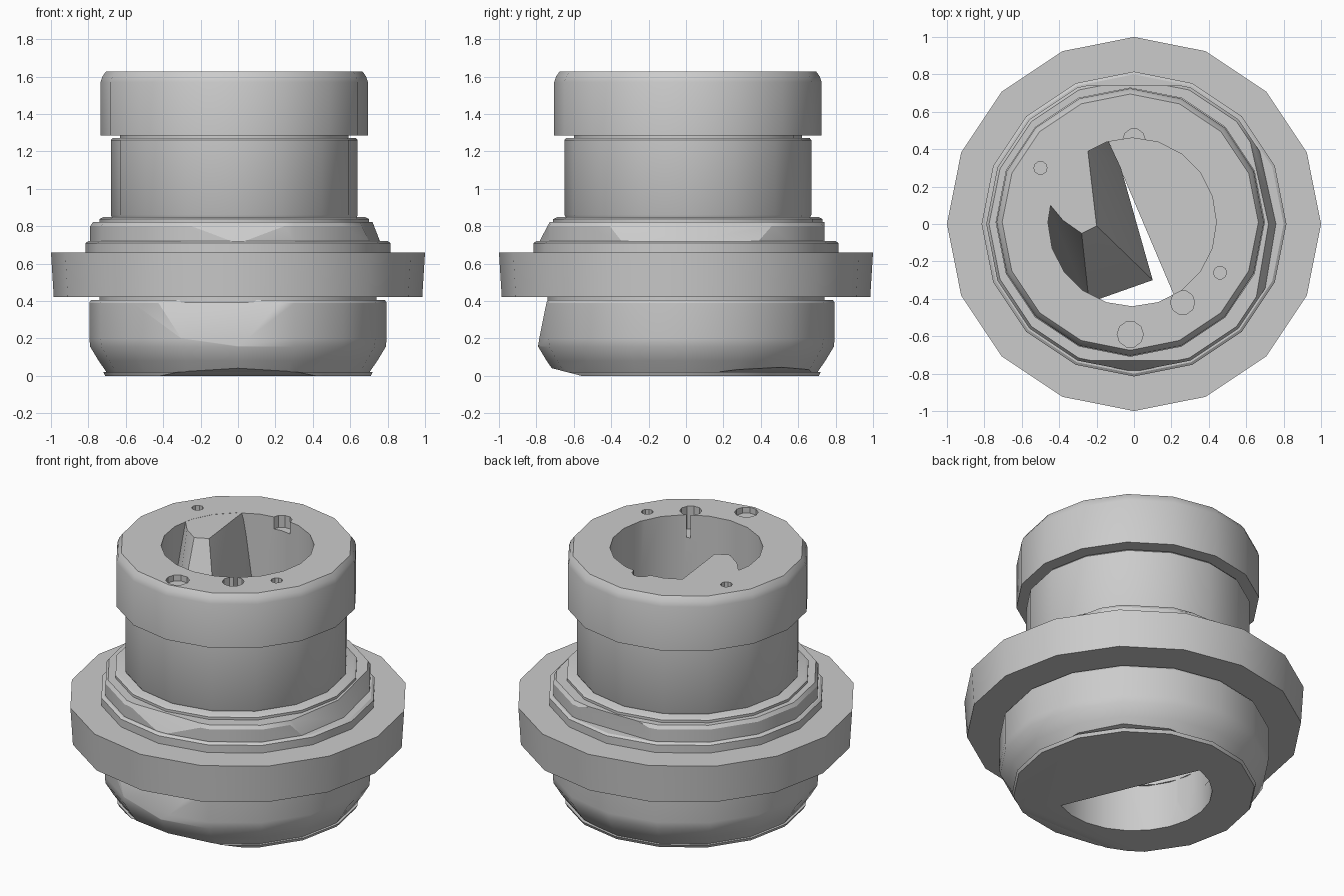
import bpy
import bmesh
from math import cos, sin, radians
from mathutils import Vector

if "Cube" in bpy.data.objects:
    bpy.data.objects.remove(bpy.data.objects["Cube"], do_unlink=True)

grey = bpy.data.materials.new("plain_grey")
grey.use_nodes = True
grey.diffuse_color = (0.6, 0.6, 0.6, 1)
grey.node_tree.nodes["Principled BSDF"].inputs["Base Color"].default_value = (0.6, 0.6, 0.6, 1)


def finish(name, bm):
    bmesh.ops.recalc_face_normals(bm, faces=bm.faces)
    mesh = bpy.data.meshes.new(name)
    bm.to_mesh(mesh)
    bm.free()
    mesh.materials.append(grey)
    ob = bpy.data.objects.new(name, mesh)
    bpy.context.collection.objects.link(ob)
    return ob


def loft(name, rings):
    """Closed solid through matching rings of points."""
    bm = bmesh.new()
    loops = [[bm.verts.new(p) for p in ring] for ring in rings]
    n = len(loops[0])
    for low, high in zip(loops, loops[1:]):
        for i in range(n):
            j = (i + 1) % n
            bm.faces.new((low[i], low[j], high[j], high[i]))
    bm.faces.new(loops[0])
    bm.faces.new(loops[-1])
    return finish(name, bm)


def turned(name, profile, cx=0, cy=0, sides=16):
    angles = [radians(360 * i / sides) for i in range(sides)]
    return loft(name, [[(cx + r * cos(a), cy + r * sin(a), z) for a in angles]
                       for r, z in profile])


def hull(name, low, low_z, high, high_z):
    bm = bmesh.new()
    for points, z in ((low, low_z), (high, high_z)):
        for x, y in points:
            bm.verts.new((x, y, z))
    res = bmesh.ops.convex_hull(bm, input=bm.verts)
    inside = [g for g in res["geom_interior"] if isinstance(g, bmesh.types.BMVert)]
    bmesh.ops.delete(bm, geom=inside, context="VERTS")
    return finish(name, bm)


def planer(point, normal):
    """Box cutter whose inner face passes through point."""
    n = Vector(normal).normalized()
    bm = bmesh.new()
    bmesh.ops.create_cube(bm, size=1.6)
    bmesh.ops.translate(bm, verts=bm.verts, vec=(0, 0, 0.8))
    bmesh.ops.rotate(bm, verts=bm.verts, matrix=n.to_track_quat("Z", "Y").to_matrix())
    bmesh.ops.translate(bm, verts=bm.verts, vec=point)
    return finish("cutter", bm)


def drill(x, y, r, low, high):
    return turned("cutter", [(r, low), (r, high)], x, y, 10)


cutters = []


def cut(ob, tools):
    bpy.context.view_layer.objects.active = ob
    for tool in tools:
        tool.hide_render = True
        mod = ob.modifiers.new("cut", "BOOLEAN")
        mod.operation = "DIFFERENCE"
        mod.solver = "EXACT"
        mod.object = tool
        bpy.ops.object.modifier_apply(modifier=mod.name)
        if tool not in cutters:
            cutters.append(tool)


# Stacked turned parts
plate = turned("bottom_plate", [(0.71, 0), (0.72, 0.02)])
base = turned("lower_body", [(0.70, 0.015), (0.745, 0.08), (0.79, 0.155), (0.795, 0.2),
                             (0.795, 0.39), (0.785, 0.405)])
waist = turned("waist_groove", [(0.74, 0.39), (0.74, 0.43)])
flange = turned("flange", [(0.985, 0.42), (1.0, 0.66)])
step = turned("flange_step", [(0.815, 0.655), (0.815, 0.71), (0.8, 0.72)])
band = turned("notched_band", [(0.79, 0.715), (0.79, 0.8), (0.775, 0.822)])
lip = turned("neck_lip", [(0.72, 0.815), (0.72, 0.838), (0.70, 0.848)], -0.02, 0.01)
neck = turned("neck", [(0.65, 0.84), (0.66, 0.86), (0.66, 1.26), (0.65, 1.272)], -0.02, 0.01)
groove = turned("cap_groove", [(0.61, 1.265), (0.61, 1.295)], -0.02, 0.01)
cap = turned("cap", [(0.715, 1.285), (0.715, 1.57), (0.705, 1.6), (0.685, 1.628)], -0.02, 0.01)
parts = [plate, base, waist, flange, step, band, lip, neck, groove, cap]

# Flats and undercuts on the lower body
chin = planer((0, -0.56, 0), (0, -0.25, -0.97))
cut(base, [planer((-0.1, -0.695, 0.4), (-0.13, -0.94, 0.32)), chin,
           planer((0.42, 0.42, 0.02), (0.14, 0.14, -0.98))])
cut(plate, [chin])

# Notches round the band
cut(band, [planer((0, -0.73, 0.82), (0, -0.85, 0.45)),
           planer((0, 0.74, 0.82), (0, 1, 0)),
           planer((0.72, 0, 0.82), (0.9, 0.2, 0.35)),
           planer((0.72, 0, 0.82), (0.9, -0.15, 0.35))])

# Central bore above, half-round opening below
bore = turned("cutter", [(0.45, 0.15), (0.45, 2)], -0.01, 0.01, 20)
arc = [radians(107 + 192 * i / 12) for i in range(13)]
half_opening = loft("cutter", [[(0.46 * cos(a), 0.46 * sin(a), z) for a in arc]
                               for z in (-0.1, 0.3)])
for part in parts:
    low_part = part in (plate, base)
    cut(part, [half_opening, bore] if part == base else [half_opening] if low_part else [bore])

# Holes, dimple and rim notches in the cap
cut(cap, [drill(-0.5, 0.3, 0.035, 1.5, 1.8), drill(0.46, -0.26, 0.035, 1.5, 1.8),
          drill(-0.02, -0.59, 0.07, 1.59, 1.8), drill(0.26, -0.42, 0.065, 1.48, 1.8),
          drill(0, 0.45, 0.06, 1.55, 1.8)])

# Sloping wedge inside the bore
wedge = hull("bore_wedge",
             [(-0.46, -0.15), (-0.24, -0.42), (0.1, -0.3), (-0.08, 0.1), (-0.07, 0.3),
              (-0.15, 0.47), (-0.4, 0.28)], 0.7,
             [(-0.48, 0.14), (-0.38, 0.02), (-0.28, -0.05), (-0.2, -0.01), (-0.25, 0.42),
              (-0.4, 0.3)], 1.627)
parts.append(wedge)

for tool in cutters:
    bpy.data.objects.remove(tool, do_unlink=True)

# Smooth round walls, crisp rims
bpy.ops.object.select_all(action="DESELECT")
for part in parts:
    part.select_set(True)
bpy.context.view_layer.objects.active = cap
bpy.ops.object.shade_smooth_by_angle(angle=radians(28))
